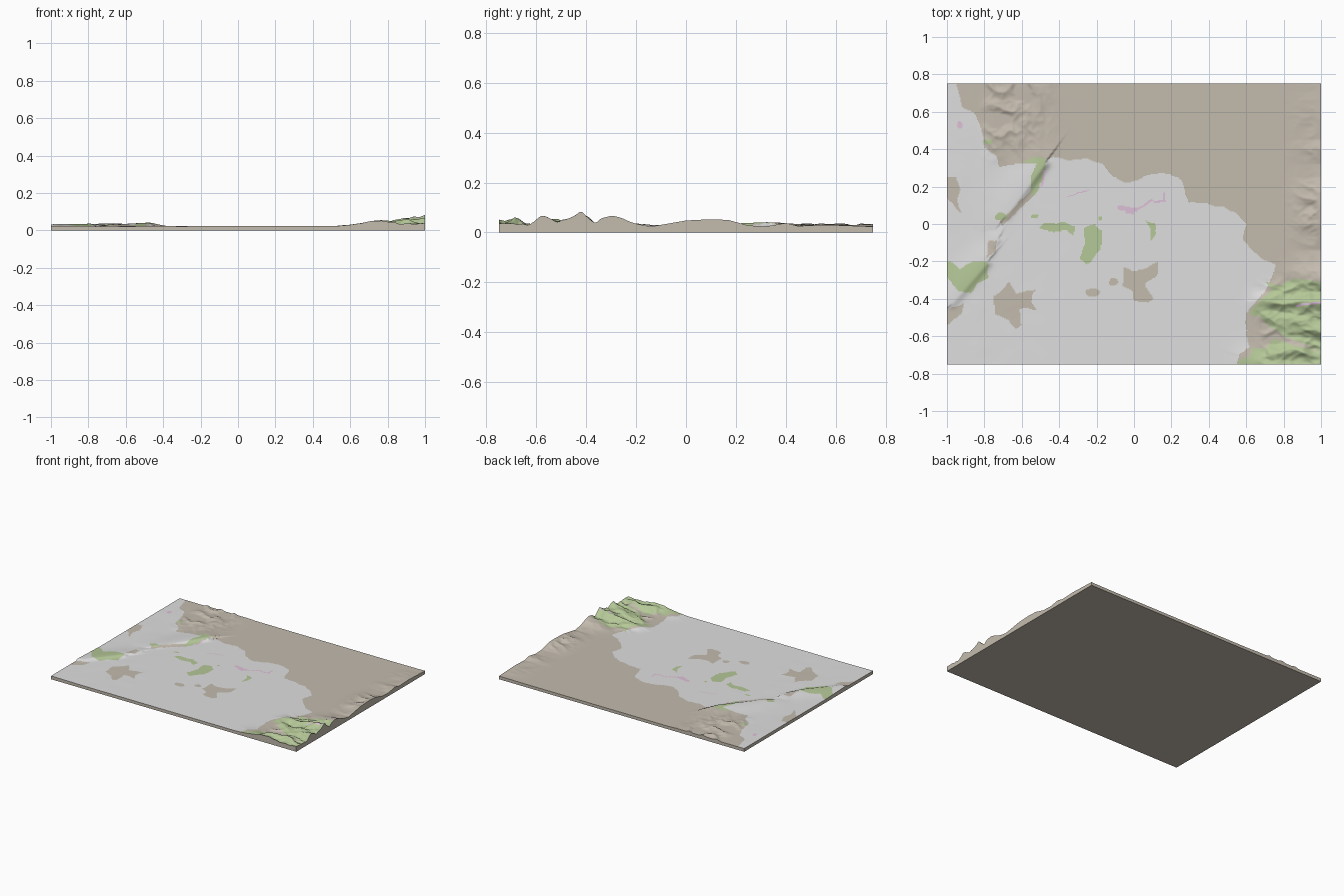
import bpy, math
from mathutils import Vector, noise

if "Cube" in bpy.data.objects:
    bpy.data.objects.remove(bpy.data.objects["Cube"])

NX, NY, HX, HY, BASE = 360, 270, 1.0, 0.75, 0.022


def material(name, rgb):
    m = bpy.data.materials.new(name)
    lin = [((c / 255 + 0.055) / 1.055) ** 2.4 for c in rgb]
    m.diffuse_color = (*lin, 1)
    m.use_nodes = True
    m.node_tree.nodes["Principled BSDF"].inputs["Base Color"].default_value = m.diffuse_color
    return m


MATS = [material("brown earth", (196, 187, 174)), material("pale grey town", (224, 223, 223)),
        material("green wood", (181, 200, 152)), material("pink site", (222, 192, 216))]
BROWN, GREY, GREEN, PINK = range(4)

# land cover: polygons painted in order, later ones on top
regions = []


def region(mat, pts):
    xs, ys = [p[0] for p in pts], [p[1] for p in pts]
    regions.append((mat, pts, min(xs), max(xs), min(ys), max(ys)))


def strip(mat, a, b, w):
    d = (Vector(b) - Vector(a)).normalized() * w / 2
    n = Vector((-d.y, d.x))
    a, b = Vector(a), Vector(b)
    region(mat, [tuple(p) for p in (a + n, b + n, b - n, a - n)])


def blob(mat, x, y, rx, ry):
    region(mat, [(x + rx * math.cos(i * math.pi / 5), y + ry * math.sin(i * math.pi / 5)) for i in range(10)])


# town plain
region(GREY, [(-1.1, .8), (-.95, .76), (-.94, .70), (-.92, .62), (-.86, .60), (-.83, .55), (-.81, .47),
              (-.80, .41), (-.74, .37), (-.72, .30), (-.66, .32), (-.55, .32), (-.48, .34), (-.43, .36),
              (-.35, .34), (-.25, .35), (-.17, .32), (-.12, .26), (-.05, .22), (.02, .235), (.10, .27),
              (.18, .27), (.24, .25), (.27, .18), (.29, .11), (.37, .11), (.48, .09), (.56, .05), (.60, 0),
              (.58, -.08), (.63, -.14), (.69, -.19), (.75, -.22), (.74, -.29), (.69, -.37), (.60, -.47),
              (.60, -.58), (.62, -.66), (.56, -.70), (.54, -.8), (-1.1, -.8)])
# bare islands
region(BROWN, [(-.75, -.39), (-.71, -.36), (-.67, -.31), (-.63, -.37), (-.53, -.35), (-.55, -.42), (-.52, -.46),
               (-.61, -.45), (-.60, -.54), (-.63, -.56), (-.68, -.51), (-.74, -.48)])
region(BROWN, [(-.05, -.23), (0, -.25), (.06, -.24), (.13, -.20), (.12, -.28), (.06, -.32), (.10, -.40),
               (.08, -.42), (0, -.41), (-.01, -.36), (-.06, -.33)])
region(BROWN, [(-1.1, .25), (-.95, .25), (-.93, .18), (-.95, .12), (-.92, .05), (-1, .14)])
region(BROWN, [(-1.1, -.45), (-1, -.46), (-.91, -.42), (-.92, -.48), (-1, -.54)])
region(BROWN, [(-.78, -.09), (-.73, -.09), (-.74, -.15), (-.79, -.18)])
blob(BROWN, -.22, -.365, .04, .025)
blob(BROWN, -.11, -.31, .025, .02)
strip(BROWN, (-.71, 0), (-.54, .17), .03)
blob(BROWN, -.90, .65, .02, .015)
# woods
region(GREEN, [(-1.1, -.2), (-.98, -.20), (-.93, -.24), (-.86, -.20), (-.78, -.20), (-.78, -.29), (-.84, -.32),
               (-.87, -.37), (-.94, -.36), (-1, -.28)])
region(GREEN, [(-.27, -.02), (-.21, 0), (-.17, -.04), (-.18, -.14), (-.25, -.22), (-.29, -.18), (-.26, -.1)])
region(GREEN, [(-.51, -.02), (-.48, .01), (-.42, 0), (-.37, .01), (-.32, -.01), (-.32, -.06), (-.36, -.03),
               (-.43, -.045)])
region(GREEN, [(.06, .02), (.11, 0), (.12, -.05), (.09, -.09), (.09, -.03)])
region(GREEN, [(-.60, .33), (-.53, .36), (-.47, .35), (-.48, .28), (-.51, .18), (-.55, .14), (-.55, .25),
               (-.52, .32)])
for x, y, rx, ry in ((-.78, .44, .025, .015), (-.71, .04, .035, .02), (-.53, .04, .02, .01), (-.18, .03, .01, .01)):
    blob(GREEN, x, y, rx, ry)
region(GREEN, [(.70, -.31), (.78, -.33), (.85, -.29), (1.1, -.32), (1.1, -.69), (1, -.69), (.89, -.63),
               (.80, -.60), (.73, -.55), (.68, -.50), (.61, -.48), (.66, -.42), (.74, -.35)])
region(GREEN, [(.54, -.8), (.56, -.73), (.62, -.71), (.63, -.66), (.70, -.67), (.75, -.61), (.85, -.65),
               (.92, -.66), (1.1, -.73), (1.1, -.8)])
# pink sites
blob(PINK, -.935, .53, .015, .018)
strip(PINK, (.87, -.435), (1.01, -.42), .014)
strip(PINK, (-.49, .20), (-.485, .29), .010)
strip(PINK, (-.09, .09), (.02, .075), .022)
strip(PINK, (-.04, .07), (0, .06), .02)
strip(PINK, (.02, .08), (.10, .13), .012)
strip(PINK, (.10, .12), (.17, .12), .012)
strip(PINK, (.16, .12), (.165, .17), .010)
strip(PINK, (-.36, .15), (-.24, .18), .006)


def inside(x, y, pts):
    hit, (px, py) = False, pts[-1]
    for qx, qy in pts:
        if (qy > y) != (py > y) and x < (px - qx) * (y - qy) / (py - qy) + qx:
            hit = not hit
        px, py = qx, qy
    return hit


def cover(x, y):
    x += .007 * noise.noise((x * 22, y * 22, 1))
    y += .007 * noise.noise((x * 22, y * 22, 5))
    for mat, pts, x0, x1, y0, y1 in reversed(regions):
        if x0 <= x <= x1 and y0 <= y <= y1 and inside(x, y, pts):
            return mat
    return BROWN


# relief: ridges as (start, end, start height, end height, width on left, width on right)
RIDGES = [((.78, -.78), (.60, -.72), .036, .008, .06, .07),
          ((1.02, -.43), (.68, -.41), .046, .014, .06, .05),
          ((1.02, -.57), (.72, -.49), .034, .014, .045, .05),
          ((.90, -.68), (.74, -.70), .030, .030, .05, .04),
          ((.88, -.40), (.78, -.33), .016, .008, .05, .04),
          ((1.0, -.30), (.84, -.27), .026, .004, .05, .06),
          ((-.48, .32), (-.68, .05), .019, .008, .025, .11),
          ((-.79, -.21), (-.97, -.42), .013, .009, .025, .10),
          ((-.73, -.09), (-.78, -.18), .008, .006, .02, .06)]
# skyline of the east edge
EAST = [(-.8, .015), (-.67, .01), (-.25, .02), (-.14, .002), (-.08, .012), (0, .026), (.1, .031), (.17, .028),
        (.25, .006), (.32, .002), (.40, .016), (.45, .004), (.56, .009), (.8, 0)]


def smooth(a, b, t):
    t = max(0, min(1, (t - a) / (b - a)))
    return t * t * (3 - 2 * t)


def lerp(table, t):
    for (a, u), (b, v) in zip(table, table[1:]):
        if a <= t <= b:
            return u + (v - u) * (t - a) / (b - a)
    return 0


def height(x, y):
    peaks = 0
    for (ax, ay), (bx, by), h0, h1, wl, wr in RIDGES:
        dx, dy = bx - ax, by - ay
        t = max(0, min(1, ((x - ax) * dx + (y - ay) * dy) / (dx * dx + dy * dy)))
        d2 = (x - ax - t * dx) ** 2 + (y - ay - t * dy) ** 2
        w = wl if dx * (y - ay) - dy * (x - ax) > 0 else wr
        peaks = max(peaks, (h0 + (h1 - h0) * t) * math.exp(-d2 / w / w))
    gully = 1 - 2.2 * abs(noise.noise((x * 7, y * 12, 3))) - .7 * abs(noise.noise((x * 18, y * 26, 8)))
    east = lerp(EAST, y) * smooth(.78, 1, x) * (1 - .45 * (1 - gully) * (1 - smooth(.95, 1, x)))
    hills = smooth(-.84, -.74, x) * (1 - smooth(-.62, -.36, x)) * smooth(.28, .50, y)
    west = smooth(.70, 1, -x) * .002
    gx = 1 - 2 * abs(noise.noise((x * 9 + y * 4, y * 8, 0))) - .6 * abs(noise.noise((x * 20, y * 20, 4)))
    se = smooth(.62, .75, x) * smooth(.28, .36, -y)
    rough = .012 * se * (gully - .65) + .0008 * smooth(.2, .6, -x) * noise.noise((x * 9, y * 9, 2))
    return max(.018, BASE + peaks + east + west + rough + hills * (.003 + .012 * max(0, gx)))


def make(name, verts, faces):
    me = bpy.data.meshes.new(name)
    me.from_pydata(verts, [], faces)
    ob = bpy.data.objects.new(name, me)
    bpy.context.collection.objects.link(ob)
    for m in MATS:
        me.materials.append(m)
    return ob


# terrain surface
W = NX + 1
verts = []
for j in range(NY + 1):
    for i in range(W):
        x, y = -HX + 2 * HX * i / NX, -HY + 2 * HY * j / NY
        verts.append((x, y, height(x, y)))
faces = [(j * W + i, j * W + i + 1, (j + 1) * W + i + 1, (j + 1) * W + i) for j in range(NY) for i in range(NX)]
terrain = make("terrain_surface", verts, faces)
for k, p in enumerate(terrain.data.polygons):
    j, i = divmod(k, NX)
    p.material_index = cover(-HX + 2 * HX * (i + .5) / NX, -HY + 2 * HY * (j + .5) / NY)
    p.use_smooth = True

# base: skirt following the rim, plus the underside
rim = list(range(NX)) + [j * W + NX for j in range(NY)] + \
      [NY * W + i for i in range(NX, 0, -1)] + [j * W for j in range(NY, 0, -1)]
n = len(rim)
top = [verts[k] for k in rim]
low = [(x, y, 0) for x, y, z in top]
walls = [(k, n + k, n + (k + 1) % n, (k + 1) % n) for k in range(n)]
walls = [tuple(reversed(f)) for f in walls]
walls = [f[::-1] for f in walls]
make("base_block", top + low, walls + [tuple(range(2 * n - 1, n - 1, -1))])
